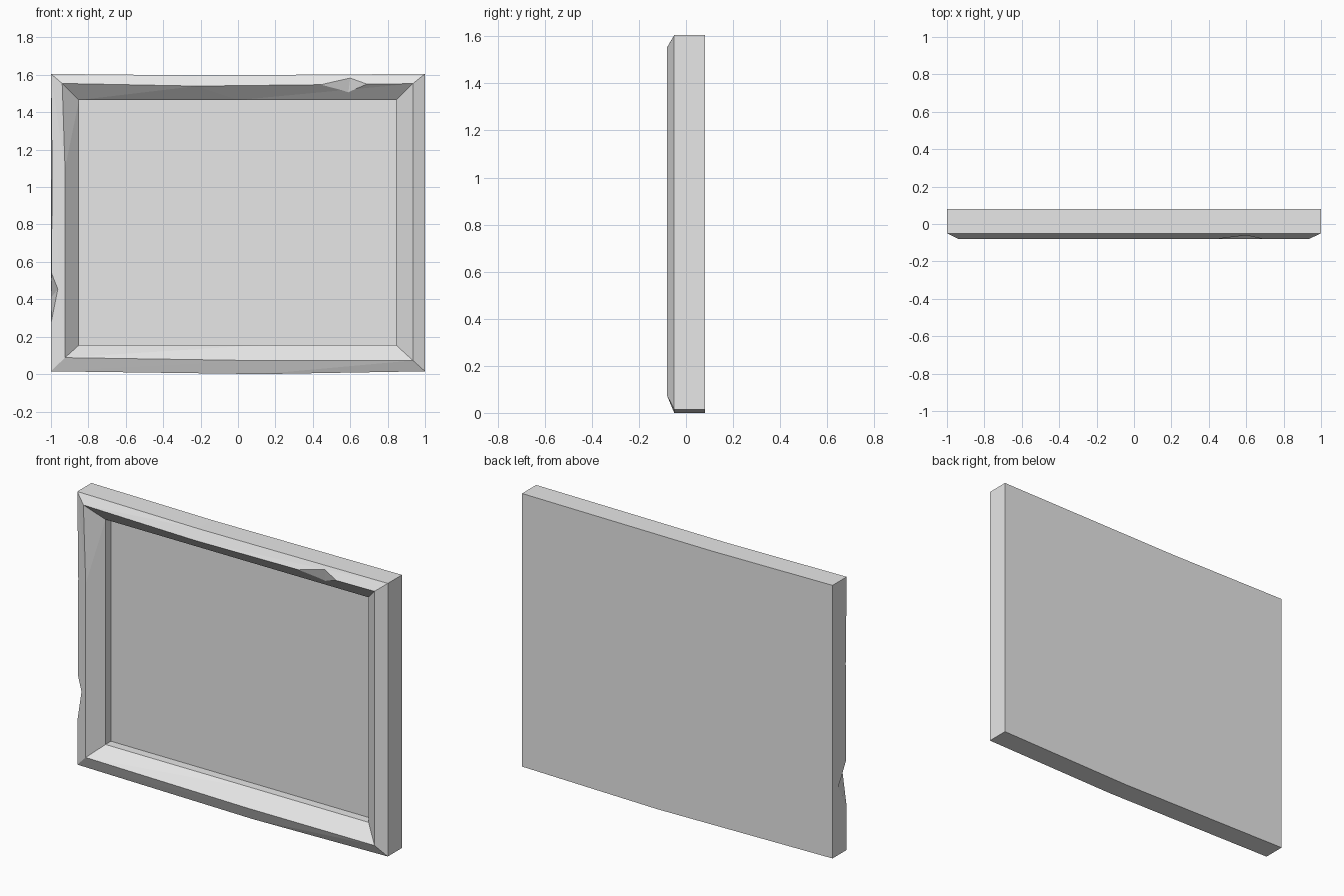
import bpy
import bmesh
from mathutils import Vector

cube = bpy.data.objects.get("Cube")
if cube:
    bpy.data.objects.remove(cube, do_unlink=True)

grey = bpy.data.materials.new("stone_grey")
grey.use_nodes = True
grey.diffuse_color = (0.8, 0.8, 0.8, 1)
grey.node_tree.nodes["Principled BSDF"].inputs["Base Color"].default_value = (0.8, 0.8, 0.8, 1)


def make_object(name, bm):
    bmesh.ops.recalc_face_normals(bm, faces=bm.faces)
    mesh = bpy.data.meshes.new(name)
    bm.to_mesh(mesh)
    bm.free()
    mesh.materials.append(grey)
    obj = bpy.data.objects.new(name, mesh)
    bpy.context.collection.objects.link(obj)
    return obj


# Frame outlines (x, z): bottom left, bottom bend, bottom right,
# top right, top bend, top left, left bend
outer_back = [(-1, .015), (.13, 0), (1, .015), (1, 1.605), (-.22, 1.597), (-1, 1.605), (-1, 1.1)]
outer_front = outer_back[:-1] + [(-.994, 1.1)]
ridge = [(-.925, .088), (.12, .072), (.935, .073), (.935, 1.553), (-.22, 1.54), (-.94, 1.554), (-.925, 1.1)]
inner = [(-.85, .155), (.12, .155), (.845, .155), (.845, 1.465), (0, 1.465), (-.85, 1.465), (-.85, 1.465)]

# Recessed panel and bevelled frame, lofted through the outlines
bm = bmesh.new()
loops = []
for outline, y in ((outer_back, .08), (outer_front, -.05), (ridge, -.08), (inner, -.005), (inner, .045)):
    loops.append([bm.verts.new((x, y, z)) for x, z in outline])
for a, b in zip(loops, loops[1:]):
    for i in range(len(a)):
        j = (i + 1) % len(a)
        bm.faces.new((a[i], a[j], b[j], b[i]))
bm.faces.new(loops[0])
bm.faces.new(loops[-1])
bmesh.ops.remove_doubles(bm, verts=bm.verts, dist=.0001)
bmesh.ops.connect_verts_nonplanar(bm, angle_limit=.002, faces=bm.faces)
frame = make_object("framed_panel", bm)


# Chipped edges: each chip is a convex wedge cut out of the frame
def chip(name, points):
    bm = bmesh.new()
    for p in points:
        bm.verts.new(Vector(p))
    bmesh.ops.convex_hull(bm, input=bm.verts)
    cutter = make_object(name, bm)
    cutter.hide_render = True
    mod = frame.modifiers.new(name, 'BOOLEAN')
    mod.operation = 'DIFFERENCE'
    mod.solver = 'EXACT'
    mod.object = cutter
    bpy.context.view_layer.objects.active = frame
    bpy.ops.object.modifier_apply(modifier=name)
    bpy.data.objects.remove(cutter, do_unlink=True)


chip("top_chip", [(.44, -.08, 1.546), (.69, -.08, 1.55), (.6, -.061, 1.585),
                  (.59, -.04, 1.505), (.58, -.3, 1.56)])
chip("side_chip", [(-.997, -.05, .54), (-.998, -.05, .28), (-.963, -.065, .455),
                   (-.999, .03, .41), (-1.2, -.2, .42)])
